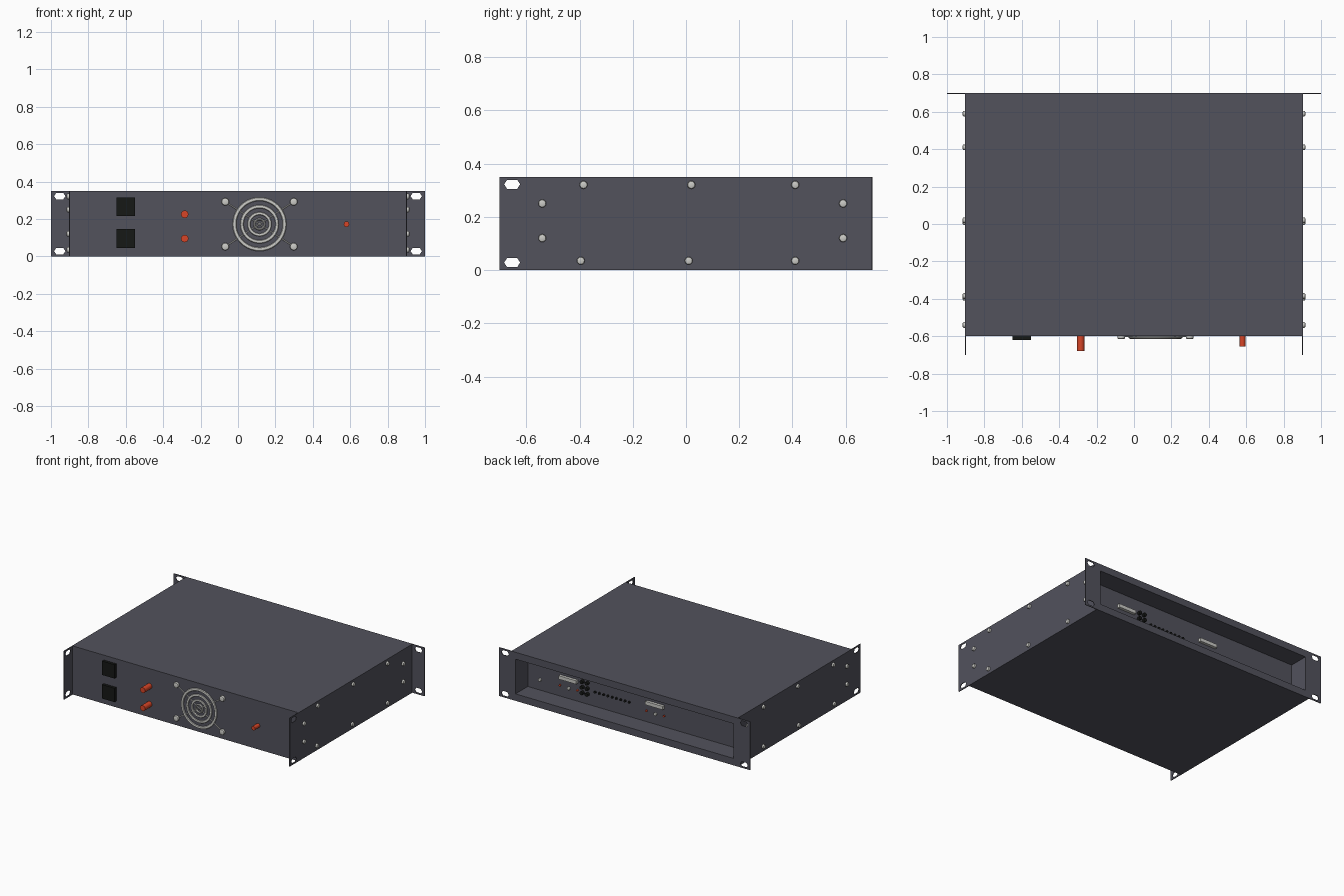
import bpy, bmesh, math
from mathutils import Vector, Matrix

if "Cube" in bpy.data.objects:
    bpy.data.objects.remove(bpy.data.objects["Cube"])


def material(name, rgb):
    m = bpy.data.materials.new(name)
    m.diffuse_color = (*rgb, 1)
    m.use_nodes = True
    m.node_tree.nodes["Principled BSDF"].inputs["Base Color"].default_value = m.diffuse_color
    return m


GREY = material("dark slate grey", (0.085, 0.085, 0.108))
STEEL = material("light steel", (0.60, 0.60, 0.57))
BLACK = material("black plastic", (0.008, 0.009, 0.008))
RED = material("red plastic", (0.68, 0.06, 0.02))


def finish(bm, name, mat, smooth=False):
    bmesh.ops.recalc_face_normals(bm, faces=bm.faces)
    me = bpy.data.meshes.new(name)
    bm.to_mesh(me)
    bm.free()
    ob = bpy.data.objects.new(name, me)
    bpy.context.collection.objects.link(ob)
    me.materials.append(mat)
    if smooth:
        bpy.context.view_layer.objects.active = ob
        ob.select_set(True)
        bpy.ops.object.shade_smooth_by_angle(angle=math.radians(40))
        ob.select_set(False)
    return ob


def box_bm(lo, hi):
    bm = bmesh.new()
    bmesh.ops.create_cube(bm, size=1)
    lo, hi = Vector(lo), Vector(hi)
    for v in bm.verts:
        v.co = Vector([lo[i] + (v.co[i] + 0.5) * (hi[i] - lo[i]) for i in range(3)])
    return bm


def box(name, lo, hi, mat):
    return finish(box_bm(lo, hi), name, mat)


def peg(name, base, direction, r, length, mat, dome=0.0):
    """Round peg standing on base along direction, with optional chamfered head."""
    bm = bmesh.new()
    bmesh.ops.create_cone(bm, cap_ends=True, segments=16, radius1=r, radius2=r, depth=length)
    bmesh.ops.translate(bm, verts=bm.verts, vec=(0, 0, length / 2))
    if dome:
        top = [e for e in bm.edges if all(v.co.z > length * 0.9 for v in e.verts)]
        bmesh.ops.bevel(bm, geom=top, offset=dome, segments=2, affect='EDGES', profile=0.5)
    rot = Vector(direction).to_track_quat('Z', 'Y').to_matrix().to_4x4()
    bmesh.ops.transform(bm, matrix=Matrix.Translation(base) @ rot, verts=bm.verts)
    return finish(bm, name, mat, True)


def ring(name, center, R, r):
    """Torus facing the front."""
    bm = bmesh.new()
    n, k = 40, 8
    rows = []
    for i in range(n):
        a = 2 * math.pi * i / n
        row = []
        for j in range(k):
            b = 2 * math.pi * j / k
            d = R + r * math.cos(b)
            row.append(bm.verts.new((center[0] + d * math.cos(a), center[1] + 0.007 * math.sin(b),
                                     center[2] + d * math.sin(a))))
        rows.append(row)
    for i in range(n):
        for j in range(k):
            p, q = rows[i], rows[(i + 1) % n]
            bm.faces.new((p[j], q[j], q[(j + 1) % k], p[(j + 1) % k]))
    return finish(bm, name, STEEL, True)


def ear(name, place, normal):
    """Mounting ear: 0.1 wide plate with two slotted holes; place maps (u, z) to 3D."""
    bm = bmesh.new()
    slot = [(-.03, 0), (-.019, .017), (.019, .017), (.03, 0), (.019, -.017), (-.019, -.017)]
    loops = [[(0, 0), (.1, 0), (.1, .35), (0, .35)]]
    loops += [[(.053 + u, z + w) for u, w in slot] for z in (.028, .322)]
    edges = []
    for lp in loops:
        vs = [bm.verts.new(place(u, z)) for u, z in lp]
        edges += [bm.edges.new((vs[i], vs[(i + 1) % len(vs)])) for i in range(len(vs))]
    bmesh.ops.triangle_fill(bm, use_beauty=True, use_dissolve=False, edges=edges)
    ext = bmesh.ops.extrude_face_region(bm, geom=bm.faces[:], use_keep_orig=True)
    moved = [g for g in ext["geom"] if isinstance(g, bmesh.types.BMVert)]
    bmesh.ops.translate(bm, verts=moved, vec=Vector(normal) * 0.005)
    return finish(bm, name, GREY)


# Chassis with the recessed panel on the back
W, F, B, PANEL = 0.903, -0.6, 0.7, 0.56
bm = box_bm((-W, F, 0), (W, B, 0.35))
back = max(bm.faces, key=lambda f: f.calc_center_median().y)
bmesh.ops.inset_region(bm, faces=[back], thickness=0.03)
for v in back.verts:
    v.co.x = math.copysign(0.87, v.co.x)
    v.co.z = 0.05 if v.co.z < 0.17 else 0.30
floor = bmesh.ops.extrude_discrete_faces(bm, faces=[back])["faces"][0]
bmesh.ops.translate(bm, verts=floor.verts, vec=(0, PANEL - B, 0))
finish(bm, "chassis", GREY)

# Mounting ears and side screws, mirrored left and right
SCREWS = [(-.54, .25), (-.54, .12), (.59, .25), (.59, .12), (-.385, .32), (.02, .32),
          (.41, .32), (-.395, .035), (.01, .035), (.41, .035)]
for s, side in ((1, "right"), (-1, "left")):
    ear("back_ear_" + side, lambda u, z: (s * (0.9 + u), B, z), (0, -1, 0))
    ear("front_ear_" + side, lambda u, z: (s * W, F - u, z), (-s, 0, 0))
    for y, z in SCREWS:
        peg("side_screw_" + side, (s * 0.9, y, z), (s, 0, 0), 0.015, 0.016, STEEL, 0.006)

# Front: power sockets and red terminals
for z in (0.265, 0.095):
    box("power_socket", (-.65, F - .02, z - .05), (-.55, F + .01, z + .05), BLACK)
for x, z, r, l in ((-.285, .225, .02, .08), (-.285, .095, .02, .08), (.58, .172, .015, .055)):
    peg("red_terminal", (x, F, z), (0, -1, 0), r, l, RED)

# Front: fan guard
C = (0.115, F - 0.007, 0.172)
for R, r in ((.134, .010), (.094, .009), (.057, .008), (.027, .006)):
    ring("fan_guard_ring", C, R, r)
for sx in (-1, 1):
    for sz in (-1, 1):
        far = Vector((C[0] + sx * .183, F, C[2] + sz * .12))
        peg("fan_screw", far, (0, -1, 0), 0.02, 0.015, STEEL, 0.006)
        start = Vector((C[0], F - .003, C[2]))
        d = far - start
        peg("fan_guard_arm", start, d, 0.003, d.length, STEEL)

# Back panel: two handled modules with red lights and screws
for x in (0.54, -0.15):
    box("module_handle", (x - .07, PANEL, .18), (x + .07, PANEL + .02, .205), STEEL)
    peg("module_screw", (x, PANEL, .125), (0, 1, 0), .011, .012, STEEL, .004)
    for dx in (-.07, .07):
        peg("module_light", (x + dx, PANEL, .13), (0, 1, 0), .007, .01, RED)
peg("panel_screw", (.77, PANEL, .125), (0, 1, 0), .011, .012, STEEL, .004)

# Back panel: black knobs and a row of small buttons
for x in (.43, .39):
    for z in (.125, .165, .205):
        peg("black_knob", (x, PANEL, z), (0, 1, 0), .013, .02, BLACK)
for i in range(9):
    peg("small_button", (.33 - i * .034, PANEL, .155), (0, 1, 0), .008, .01, BLACK)
